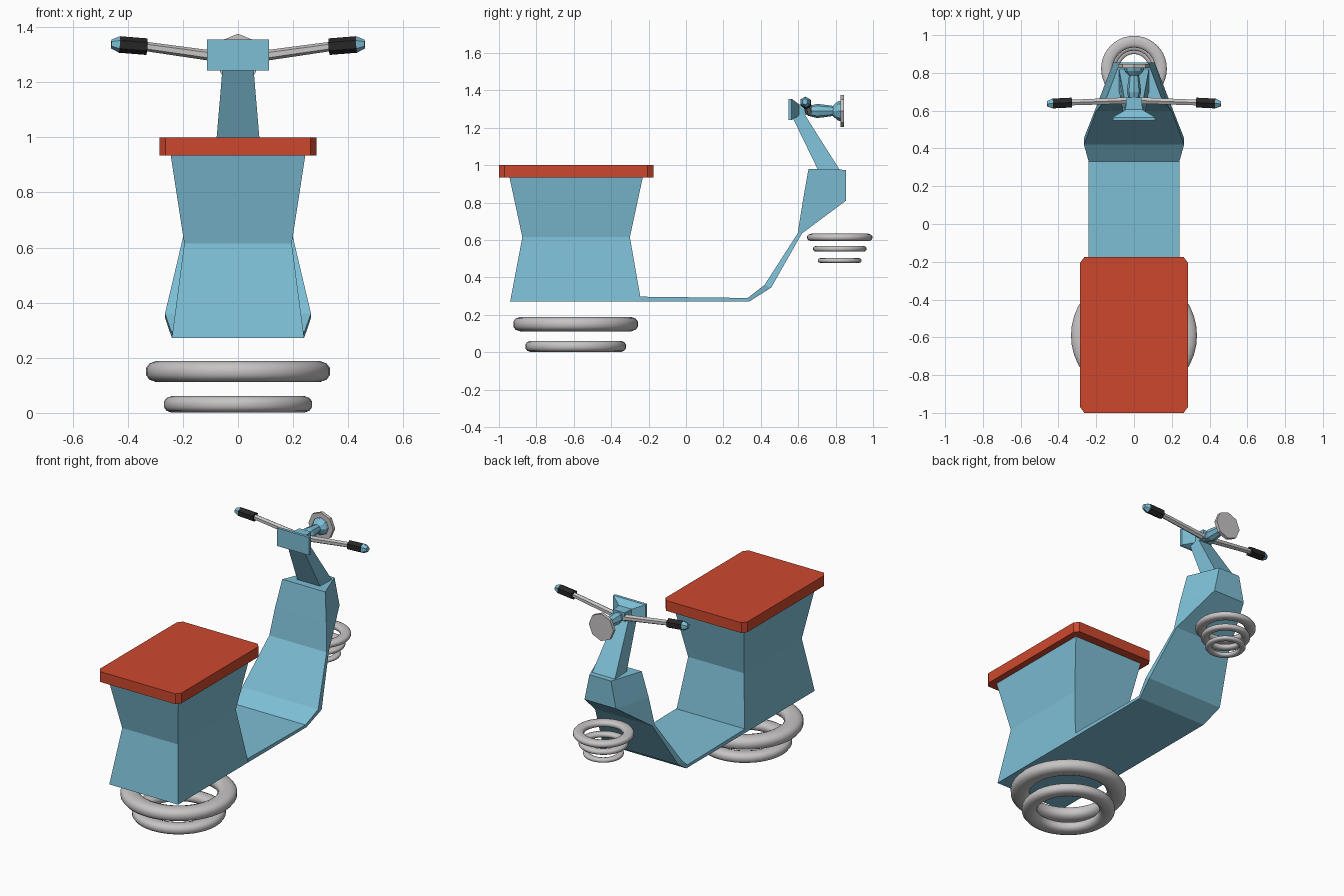
import bpy, bmesh, math
from mathutils import Vector

if "Cube" in bpy.data.objects:
    bpy.data.objects.remove(bpy.data.objects["Cube"])


def material(name, rgb):
    m = bpy.data.materials.new(name)
    m.diffuse_color = (*rgb, 1)
    m.use_nodes = True
    m.node_tree.nodes["Principled BSDF"].inputs["Base Color"].default_value = m.diffuse_color
    return m


BLUE = material("sky_blue", (0.205, 0.515, 0.665))
RED = material("seat_red", (0.61, 0.064, 0.027))
GREY = material("light_grey", (0.57, 0.55, 0.55))
BLACK = material("grip_black", (0.02, 0.02, 0.02))


def loft(name, rings, mat, closed=False, smooth=False):
    """Skin a list of equal-length vertex rings, capping the ends unless closed."""
    bm = bmesh.new()
    rows = [[bm.verts.new(p) for p in r] for r in rings]
    n = len(rows[0])
    pairs = list(zip(rows, rows[1:]))
    if closed:
        pairs.append((rows[-1], rows[0]))
    else:
        bm.faces.new(rows[0])
        bm.faces.new(rows[-1])
    for a, b in pairs:
        for i in range(n):
            j = (i + 1) % n
            bm.faces.new((a[i], a[j], b[j], b[i]))
    bmesh.ops.recalc_face_normals(bm, faces=bm.faces[:])
    if smooth:
        for f in bm.faces:
            f.smooth = True
    me = bpy.data.meshes.new(name)
    bm.to_mesh(me)
    bm.free()
    me.materials.append(mat)
    ob = bpy.data.objects.new(name, me)
    bpy.context.collection.objects.link(ob)
    return ob


def rung(inner, outer):
    """Quad across the body from two (y, z, half width) points."""
    (y0, z0, w0), (y1, z1, w1) = inner, outer
    return [(-w0, y0, z0), (w0, y0, z0), (w1, y1, z1), (-w1, y1, z1)]


def level(z, w, y0, y1):
    return [(-w, y0, z), (w, y0, z), (w, y1, z), (-w, y1, z)]


def upright(y, w, z0, z1):
    return [(-w, y, z0), (w, y, z0), (w, y, z1), (-w, y, z1)]


def tube(name, stations, mat, sides, phase=0.0):
    """Faceted tube through (centre, radius) stations."""
    axis = (Vector(stations[-1][0]) - Vector(stations[0][0])).normalized()
    up = Vector((0, 0, 1))
    up = (up - axis * up.dot(axis)).normalized()
    side = axis.cross(up)
    rings = []
    for c, r in stations:
        ang = [2 * math.pi * i / sides + phase for i in range(sides)]
        rings.append([Vector(c) + r * (up * math.cos(a) + side * math.sin(a)) for a in ang])
    return loft(name, rings, mat)


def ring_wheel(name, y, z, outer, half_h, half_r, segs=40, minor=12):
    """Horizontal ring with a slightly flattened round section."""
    rings = []
    for i in range(segs):
        t = 2 * math.pi * i / segs
        ring = []
        for k in range(minor):
            a = 2 * math.pi * (k + 0.5) / minor
            c, s = math.cos(a), math.sin(a)
            r = outer - half_r + half_r * math.copysign(abs(c) ** 0.8, c)
            h = half_h * math.copysign(abs(s) ** 0.8, s)
            ring.append((r * math.cos(t), y + r * math.sin(t), z + h))
        rings.append(ring)
    loft(name, rings, GREY, closed=True, smooth=True)


# Waisted rear body under the seat
loft("rear_body", [level(0.272, 0.24, -0.94, -0.24),
                   level(0.615, 0.195, -0.875, -0.30),
                   level(0.94, 0.245, -0.945, -0.23)], BLUE)

# Seat slab with clipped corners
sx, y0, y1, cx, cy = 0.285, -1.0, -0.175, 0.022, 0.03
outline = [(-sx + cx, y0), (sx - cx, y0), (sx, y0 + cy), (sx, y1 - cy),
           (sx - cx, y1), (-sx + cx, y1), (-sx, y1 - cy), (-sx, y0 + cy)]
loft("seat", [[(x, y, z) for x, y in outline] for z in (0.935, 1.0)], RED)

# Floorboard rising into the leg shield and nose
loft("floor_and_leg_shield", [
    rung((-0.245, 0.297, 0.24), (-0.245, 0.272, 0.24)),
    rung((0.33, 0.29, 0.24), (0.34, 0.272, 0.24)),
    rung((0.42, 0.36, 0.265), (0.455, 0.345, 0.265)),
    rung((0.597, 0.635, 0.2), (0.62, 0.635, 0.2)),
    rung((0.625, 0.81, 0.178), (0.855, 0.81, 0.11)),
    rung((0.655, 0.98, 0.15), (0.855, 0.975, 0.075))], BLUE)

# Steering stem leaning back
loft("steering_stem", [
    rung((0.708, 0.97, 0.08), (0.825, 0.97, 0.08)),
    rung((0.565, 1.265, 0.055), (0.635, 1.27, 0.045))], BLUE)

# Dash plate tapering into the handlebar clamp
loft("dash_head", [
    upright(0.547, 0.112, 1.242, 1.355),
    upright(0.565, 0.112, 1.242, 1.355),
    upright(0.605, 0.045, 1.265, 1.325),
    upright(0.67, 0.04, 1.27, 1.325)], BLUE)

# Lamp neck and octagonal lamp
zc = 1.29
tube("lamp_neck", [((0, y, zc), r) for y, r in
                   [(0.65, 0.025), (0.70, 0.038), (0.735, 0.034),
                    (0.785, 0.027), (0.81, 0.05), (0.828, 0.055)]], BLUE, 8)
tube("lamp", [((0, y, zc), 0.086) for y in (0.825, 0.846)], GREY, 8)

# Handlebar, grips and end caps on both sides
for s, tag in ((-1, "left"), (1, "right")):
    bar_in, bar_out = (0, 0.655, 1.283), (s * 0.33, 0.643, 1.329)
    grip_out, tip = (s * 0.43, 0.638, 1.337), (s * 0.46, 0.636, 1.339)
    tube("handlebar_" + tag, [(bar_in, 0.02), (bar_out, 0.017)], GREY, 6)
    tube("grip_" + tag, [(bar_out, 0.03), (grip_out, 0.03)], BLACK, 6)
    tube("grip_cap_" + tag, [(grip_out, 0.03), (tip, 0.016)], BLUE, 6)

# Stacked ring wheels, getting smaller downwards
ring_wheel("rear_ring_upper", -0.59, 0.15, 0.335, 0.039, 0.056)
ring_wheel("rear_ring_lower", -0.59, 0.031, 0.27, 0.031, 0.045)
ring_wheel("front_ring_upper", 0.822, 0.614, 0.175, 0.02, 0.032)
ring_wheel("front_ring_middle", 0.822, 0.553, 0.143, 0.016, 0.024)
ring_wheel("front_ring_lower", 0.822, 0.49, 0.117, 0.013, 0.02)
